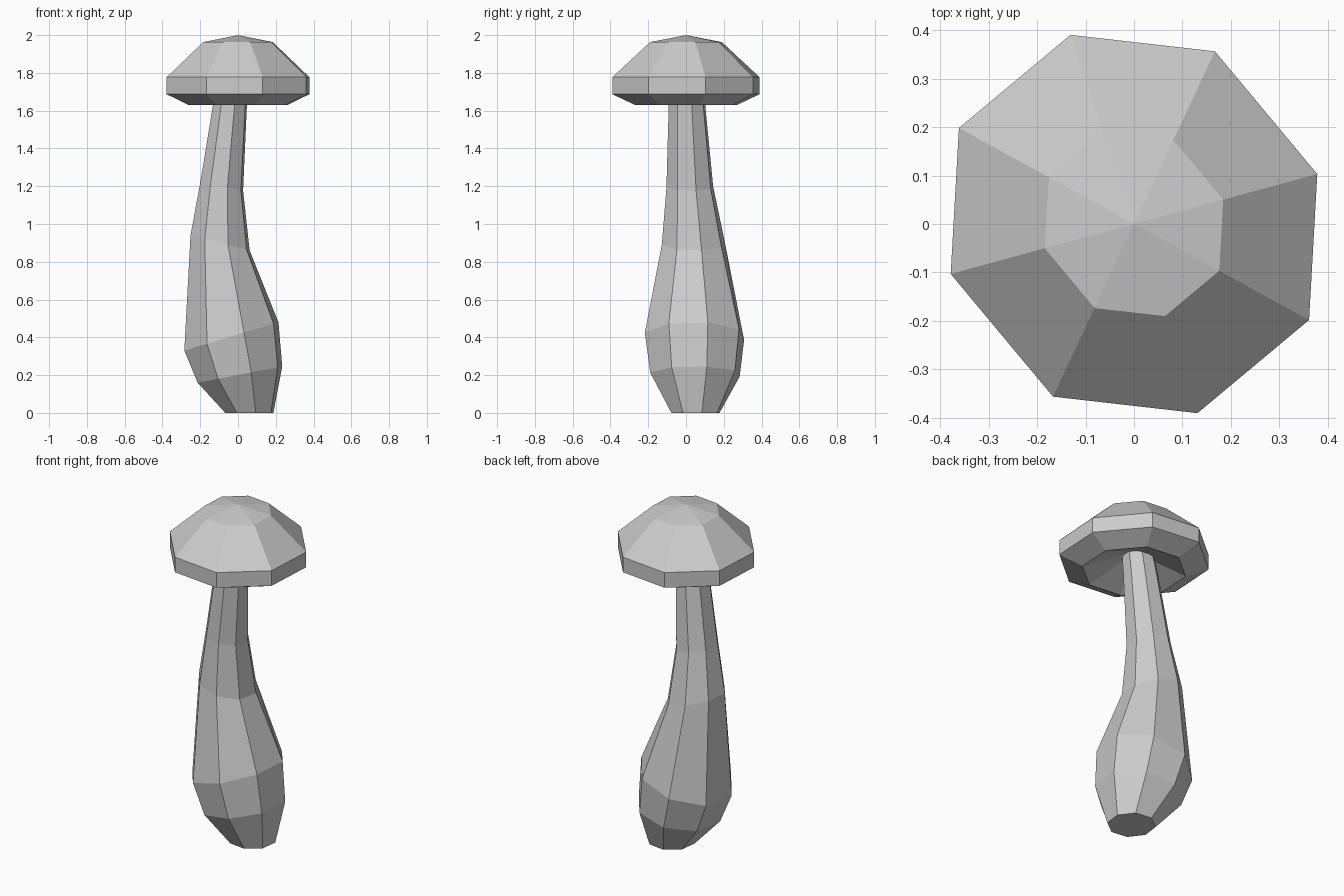
import bpy, bmesh
from math import cos, sin, radians

if "Cube" in bpy.data.objects:
    bpy.data.objects.remove(bpy.data.objects["Cube"])


def loft(name, rings, start_tip=None, end_tip=None):
    """Skin a list of 8-point rings; close each end with a tip or a flat face."""
    bm = bmesh.new()
    rows = [[bm.verts.new(p) for p in ring] for ring in rings]
    n = len(rows[0])
    for a, b in zip(rows, rows[1:]):
        for i in range(n):
            j = (i + 1) % n
            bm.faces.new((a[i], a[j], b[j], b[i]))
    for row, tip in ((rows[0], start_tip), (rows[-1], end_tip)):
        if tip:
            v = bm.verts.new(tip)
            for i in range(n):
                bm.faces.new((row[i], row[(i + 1) % n], v))
        else:
            bm.faces.new(row)
    bmesh.ops.recalc_face_normals(bm, faces=bm.faces)
    me = bpy.data.meshes.new(name)
    bm.to_mesh(me)
    bm.free()
    ob = bpy.data.objects.new(name, me)
    bpy.context.collection.objects.link(ob)
    return ob


# Stem: tilted octagon sections (centre x, y, z, radius x, radius y, slope along x)
sections = [
    (0.06, 0.05, 0.00, 0.132, 0.132, 0.0),
    (0.01, 0.047, 0.203, 0.232, 0.245, 0.19),
    (-0.035, 0.045, 0.405, 0.258, 0.272, 0.30),
    (-0.095, 0.038, 0.90, 0.162, 0.172, -0.25),
    (-0.087, 0.02, 1.195, 0.118, 0.128, -0.15),
    (-0.042, 0.005, 1.63, 0.092, 0.10, -0.1),
    (-0.025, 0.0, 1.76, 0.085, 0.09, 0.0),
]
stem_rings = []
for cx, cy, cz, rx, ry, slope in sections:
    ring = []
    for k in range(8):
        a = radians(15 + 45 * k)
        dx = rx * cos(a)
        ring.append((cx + dx, cy + ry * sin(a), cz + slope * dx))
    stem_rings.append(ring)
loft("stem", stem_rings)

# Cap: slightly uneven octagon outline, point-symmetric, hollow underneath
half = [(0.378, 0.103), (0.167, 0.356), (-0.131, 0.39), (-0.361, 0.198)]
outline = half + [(-x, -y) for x, y in half]
profile = [(0.69, 1.63), (1.0, 1.687), (1.0, 1.777), (0.487, 1.963)]
cap_rings = [[(x * s, y * s, z) for x, y in outline] for s, z in profile]
loft("cap", cap_rings, start_tip=(0, 0, 1.75), end_tip=(0, 0, 2.0))
